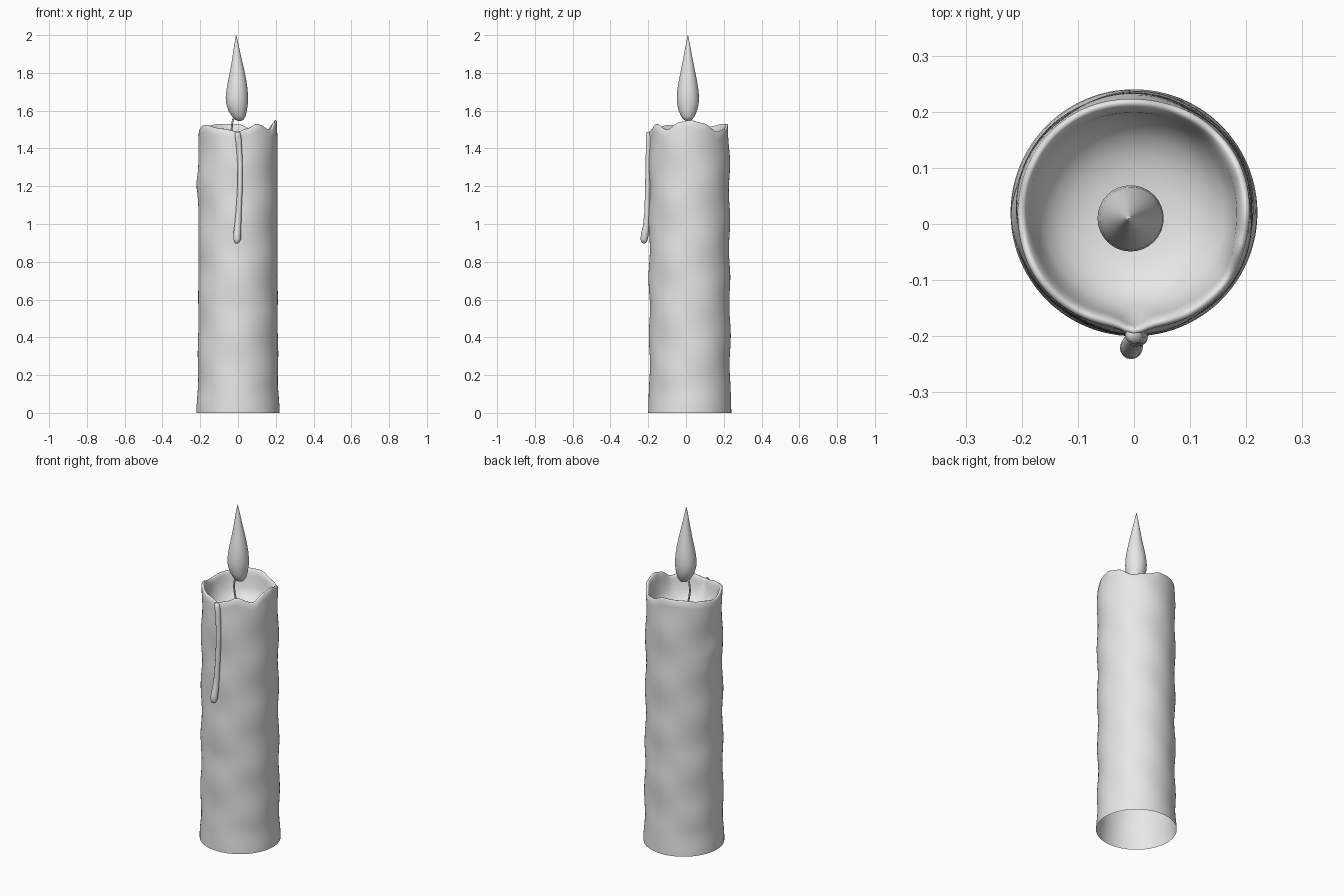
import bpy, bmesh, math
from mathutils import Vector

cube = bpy.data.objects.get("Cube")
if cube:
    bpy.data.objects.remove(cube, do_unlink=True)

wax = bpy.data.materials.new("light_grey")
wax.diffuse_color = (0.8, 0.8, 0.8, 1)
wax.use_nodes = True
wax.node_tree.nodes["Principled BSDF"].inputs["Base Color"].default_value = (0.8, 0.8, 0.8, 1)


def loft(name, rings, close_start=False, close_end=False):
    """Skin a stack of closed rings (counter-clockwise, going up)."""
    bm = bmesh.new()
    loops = [[bm.verts.new(p) for p in ring] for ring in rings]
    for low, high in zip(loops, loops[1:]):
        n = len(low)
        for i in range(n):
            j = (i + 1) % n
            bm.faces.new((low[i], low[j], high[j], high[i]))
    if close_start:
        bm.faces.new(loops[0][::-1])
    if close_end:
        bm.faces.new(loops[-1])
    mesh = bpy.data.meshes.new(name)
    bm.to_mesh(mesh)
    bm.free()
    mesh.materials.append(wax)
    for face in mesh.polygons:
        face.use_smooth = True
    obj = bpy.data.objects.new(name, mesh)
    bpy.context.collection.objects.link(obj)
    return obj


def ease(points, t):
    """Smooth interpolation through (position, value) pairs."""
    for (t0, v0), (t1, v1) in zip(points, points[1:]):
        if t <= t1:
            f = (t - t0) / (t1 - t0)
            return v0 + (v1 - v0) * f * f * (3 - 2 * f)
    return points[-1][1]


def circle(center, radius, n):
    return [Vector(center) + Vector((radius * math.cos(a), radius * math.sin(a), 0))
            for a in (math.tau * i / n for i in range(n))]


# Melted rim height by angle in degrees
RIM = [(0, 1.55), (20, 1.535), (45, 1.49), (65, 1.5), (92, 1.53), (120, 1.53), (150, 1.515),
       (180, 1.5), (212, 1.525), (245, 1.505), (270, 1.49), (283, 1.505), (300, 1.53),
       (325, 1.5), (345, 1.54), (360, 1.55)]
BODY = [(0, 0.22), (0.15, 0.213), (0.8, 0.211), (1.3, 0.211), (1.56, 0.207)]
SEGMENTS = 96
ANGLES = [math.tau * i / SEGMENTS for i in range(SEGMENTS)]


def outer_radius(a, z):
    fade = min(1, z / 0.15)
    r = ease(BODY, z)
    r += fade * 0.0035 * math.sin(3 * a + 9 * z) * math.cos(11 * z + a)
    r += fade * 0.002 * math.sin(2 * a - 21 * z + 1)
    # bump low on the right side
    side = (a - math.pi) / 0.3
    r += 0.01 * math.exp(-side ** 2 - ((z - 1.21) / 0.06) ** 2)
    return r


def spout(a):
    return math.exp(-((a - 1.5 * math.pi) / 0.11) ** 2)


def wall_point(a, r, z):
    y0 = 0.018 if z > 0.6 else 0.02
    return (r * math.cos(a), y0 + r * math.sin(a), z)


# Candle body: wavy outer wall, rounded lip, melted bowl; open underneath
rings = []
LEVELS = 44
for k in range(LEVELS + 1):
    ring = []
    for a in ANGLES:
        z = (ease(RIM, math.degrees(a)) - 0.006) * k / LEVELS
        pinch = 0.012 * spout(a) * max(0, (z - 1.4) / 0.1)
        ring.append(wall_point(a, outer_radius(a, z) + pinch, z))
    rings.append(ring)
for inset, drop in [(0.004, 0.001), (0.009, 0.0), (0.014, 0.005), (0.019, 0.018), (0.024, 0.04)]:
    ring = []
    for a in ANGLES:
        z = ease(RIM, math.degrees(a)) - drop
        ring.append(wall_point(a, outer_radius(a, z) - inset + 0.012 * spout(a), z))
    rings.append(ring)
for r, z in [(0.176, 1.425), (0.162, 1.395), (0.14, 1.37), (0.11, 1.352),
             (0.075, 1.342), (0.035, 1.338), (0.004, 1.337)]:
    rings.append([wall_point(a, r, z) for a in ANGLES])
loft("candle_body", rings, close_end=True)

# Wax drip running down the front, ending in a bulb
DRIP = [(0.897, -0.006, -0.222, 0.004), (0.902, -0.006, -0.222, 0.013),
        (0.92, -0.005, -0.221, 0.02), (0.95, -0.004, -0.218, 0.02),
        (0.99, -0.001, -0.21, 0.018), (1.06, 0.003, -0.205, 0.015),
        (1.18, 0.01, -0.203, 0.014), (1.32, 0.011, -0.2, 0.014),
        (1.42, 0.005, -0.197, 0.015), (1.47, 0.0, -0.197, 0.016), (1.488, -0.002, -0.196, 0.012)]
loft("wax_drip", [circle((x, y, z), r, 16) for z, x, y, r in DRIP], True, True)

# Bent wick
WICK = [(1.33, 0.0), (1.4, -0.015), (1.46, -0.028), (1.5, -0.034), (1.54, -0.03), (1.59, -0.015)]
loft("wick", [circle((x, 0.01, z), 0.005, 10) for z, x in WICK], True, True)

# Teardrop flame with a slightly leaning base
FLAME = [(1.545, 0.008, 0.006), (1.552, 0.007, 0.022), (1.57, 0.004, 0.036), (1.6, -0.002, 0.049),
         (1.635, -0.005, 0.057), (1.67, -0.006, 0.059), (1.71, -0.005, 0.056),
         (1.76, -0.004, 0.048), (1.82, -0.004, 0.036), (1.88, -0.006, 0.024),
         (1.94, -0.008, 0.013), (1.98, -0.009, 0.005), (2.0, -0.01, 0.0008)]
loft("flame", [circle((x, 0.01, z), r, 32) for z, x, r in FLAME], True, True)
